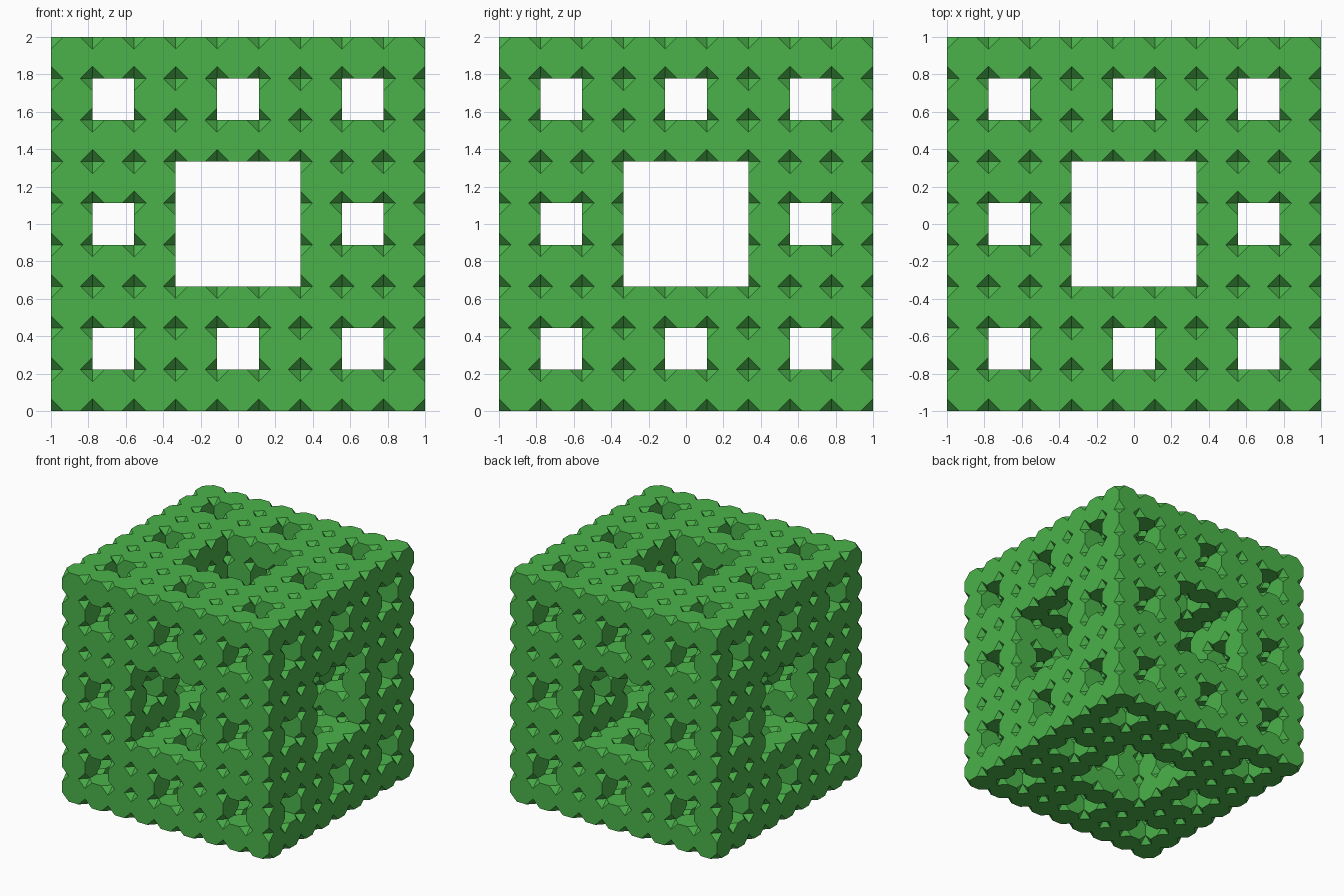
import bpy, bmesh
from math import sqrt
from itertools import product
from mathutils import Vector

if "Cube" in bpy.data.objects:
    bpy.data.objects.remove(bpy.data.objects["Cube"])

N = 9                      # cells per side (two fractal levels)
S = 2 / N                  # cell size
H = S / 2
K = H * (sqrt(2) - 1)      # regular truncated-cube corner offset


def solid(c):
    """True if the cell belongs to the level-2 sponge."""
    if any(v < 0 or v >= N for v in c):
        return False
    for d in (1, 3):
        if sum((v // d) % 3 == 1 for v in c) >= 2:
            return False
    return True


bm = bmesh.new()
cache = {}


def vert(p):
    key = tuple(round(v, 4) for v in p)
    if key not in cache:
        cache[key] = bm.verts.new(p)
    return cache[key]


def face(points, outward):
    # wind each polygon so it faces outward
    n = (points[1] - points[0]).cross(points[2] - points[1])
    if n.dot(outward) < 0:
        points = points[::-1]
    bm.faces.new([vert(p) for p in points])


OCT = [(H, K), (K, H), (-K, H), (-H, K), (-H, -K), (-K, -H), (K, -H), (H, -K)]

for c in product(range(N), repeat=3):
    if not solid(c):
        continue
    o = Vector(((c[0] + .5) * S - 1, (c[1] + .5) * S - 1, (c[2] + .5) * S))
    # octagon sides, only where no neighbour touches
    for axis, sign in product(range(3), (-1, 1)):
        nb = list(c)
        nb[axis] += sign
        if solid(nb):
            continue
        pts = []
        for u, v in OCT:
            p = Vector((0, 0, 0))
            p[axis], p[(axis + 1) % 3], p[(axis + 2) % 3] = sign * H, u, v
            pts.append(o + p)
        out = Vector((0, 0, 0))
        out[axis] = sign
        face(pts, out)
    # triangular cut corners
    for s in product((-1, 1), repeat=3):
        pts = []
        for axis in range(3):
            p = Vector(s) * H
            p[axis] = s[axis] * K
            pts.append(o + p)
        face(pts, Vector(s))

# fractal cube object
mesh = bpy.data.meshes.new("fractal_sponge_cube")
bm.to_mesh(mesh)
bm.free()
obj = bpy.data.objects.new("fractal_sponge_cube", mesh)
bpy.context.collection.objects.link(obj)

mat = bpy.data.materials.new("green")
mat.diffuse_color = (0.07, 0.45, 0.07, 1)
mat.use_nodes = True
mat.node_tree.nodes["Principled BSDF"].inputs["Base Color"].default_value = mat.diffuse_color
mesh.materials.append(mat)
